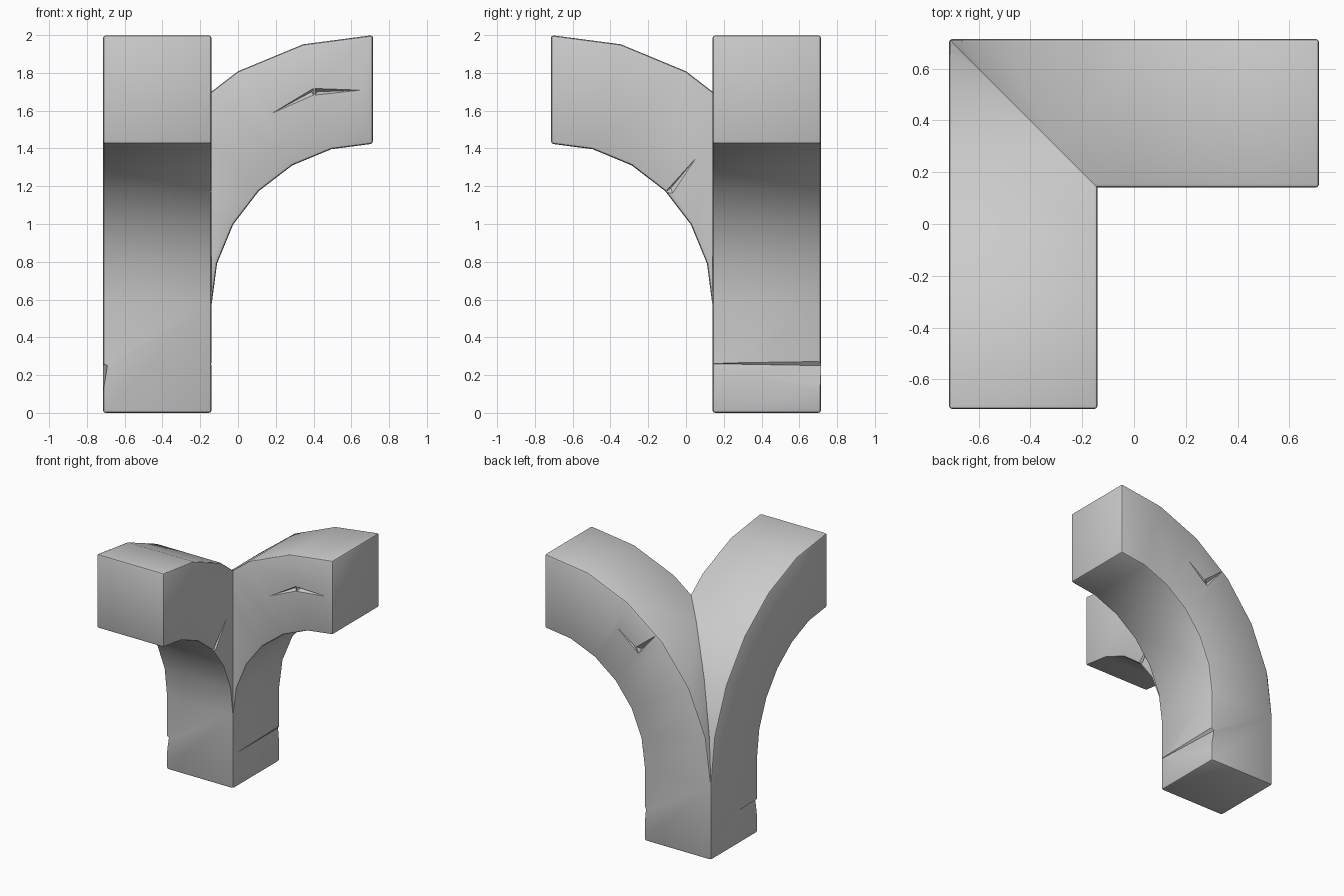
import bpy, bmesh, math
from mathutils import Vector

if "Cube" in bpy.data.objects:
    bpy.data.objects.remove(bpy.data.objects["Cube"])

H = 0.715           # half width of the whole piece
IN = 0.14           # inner face of the column
CZ = 2.0 - (H * 2)  # arc centre height
R_OUT, R_IN = 2 * H, H + IN

# One arched arm: column plus a quarter arc, built as quads, running along +x
bm = bmesh.new()
pairs = [((-H, 0), (-IN, 0))]
for i in range(7):
    a = math.radians(90 - 15 * i)
    pairs.append(tuple((H - r * math.sin(a), CZ + r * math.cos(a)) for r in (R_OUT, R_IN)))
rings = []
for (xo, zo), (xi, zi) in pairs:
    rings.append([bm.verts.new(p) for p in
                  ((xo, IN, zo), (xi, IN, zi), (xi, H, zi), (xo, H, zo))])
for a, b in zip(rings, rings[1:]):
    for k in range(4):
        n = (k + 1) % 4
        bm.faces.new((a[k], a[n], b[n], b[k]))
bm.faces.new(rings[0])
bm.faces.new(rings[-1])
bmesh.ops.recalc_face_normals(bm, faces=bm.faces[:])

# Softened corners
edges = [e for e in bm.edges if e.calc_face_angle(0) > math.radians(40)]
bmesh.ops.bevel(bm, geom=edges, offset=0.015, segments=2, profile=0.5, affect='EDGES')

# Mitre on the diagonal and mirror into the second arm
bmesh.ops.bisect_plane(bm, geom=bm.verts[:] + bm.edges[:] + bm.faces[:], dist=1e-5,
                       plane_co=(0, 0, 0), plane_no=(1, 1, 0), clear_inner=True)
dup = bmesh.ops.duplicate(bm, geom=bm.verts[:] + bm.edges[:] + bm.faces[:])["geom"]
for v in dup:
    if isinstance(v, bmesh.types.BMVert):
        v.co = Vector((-v.co.y, -v.co.x, v.co.z))
bmesh.ops.remove_doubles(bm, verts=bm.verts[:], dist=2e-4)
bmesh.ops.recalc_face_normals(bm, faces=bm.faces[:])
mesh = bpy.data.meshes.new("corner_bracket")
bm.to_mesh(mesh)
bm.free()
bracket = bpy.data.objects.new("corner_bracket", mesh)
bpy.context.collection.objects.link(bracket)


def gouge(points):
    """Cut the convex hull of the points out of the bracket."""
    b = bmesh.new()
    for p in points:
        b.verts.new(p)
    bmesh.ops.convex_hull(b, input=b.verts[:])
    bmesh.ops.recalc_face_normals(b, faces=b.faces[:])
    m = bpy.data.meshes.new("gouge_cutter")
    b.to_mesh(m)
    b.free()
    ob = bpy.data.objects.new("gouge_cutter", m)
    bpy.context.collection.objects.link(ob)
    ob.hide_render = True
    ob.hide_set(True)
    mod = bracket.modifiers.new("gouge", 'BOOLEAN')
    mod.operation, mod.solver, mod.object = 'DIFFERENCE', 'EXACT', ob


def chip(axis, level, sign, tri, deep, depth=0.03):
    """Shallow chip on a flat face: outline tri, deepest at the given point."""
    def place(p, d):
        return (p[0], level + d, p[1]) if axis == 'y' else (level + d, p[0], p[1])
    gouge([place(p, sign * 0.004) for p in tri] + [place(deep, -sign * depth)])


# Chips in the arm sides
chip('y', IN, -1, [(0.15, 1.57), (0.40, 1.72), (0.40, 1.68)], (0.39, 1.70))
chip('y', IN, -1, [(0.405, 1.72), (0.68, 1.71), (0.405, 1.68)], (0.42, 1.70))
chip('x', -IN, 1, [(-0.12, 1.16), (0.07, 1.37), (-0.07, 1.16)], (-0.08, 1.19))
chip('y', H, 1, [(0.11, 1.61), (-0.09, 1.44), (-0.06, 1.49)], (-0.06, 1.48))
chip('y', H, 1, [(-0.095, 1.44), (-0.26, 1.64), (-0.07, 1.49)], (-0.10, 1.47))

# Ledges worn into the column base
gouge([(-0.13, 0.13, 0.265), (-0.13, 0.73, 0.285), (-0.143, 0.15, 0.26),
       (-0.158, 0.73, 0.25), (-0.13, 0.73, 0.03), (-0.13, 0.13, 0.22)])
gouge([(-0.73, 0.12, 0.27), (-0.69, 0.12, 0.25), (-0.725, 0.12, 0.03),
       (-0.725, 0.55, 0.26)])

for o in bpy.context.selected_objects:
    o.select_set(False)
bpy.context.view_layer.objects.active = bracket
bracket.select_set(True)
for mod in list(bracket.modifiers):
    bpy.ops.object.modifier_apply(modifier=mod.name)
for o in [o for o in bpy.data.objects if o.name.startswith("gouge_cutter")]:
    bpy.data.objects.remove(o)
bpy.ops.object.shade_smooth_by_angle(angle=math.radians(30))
